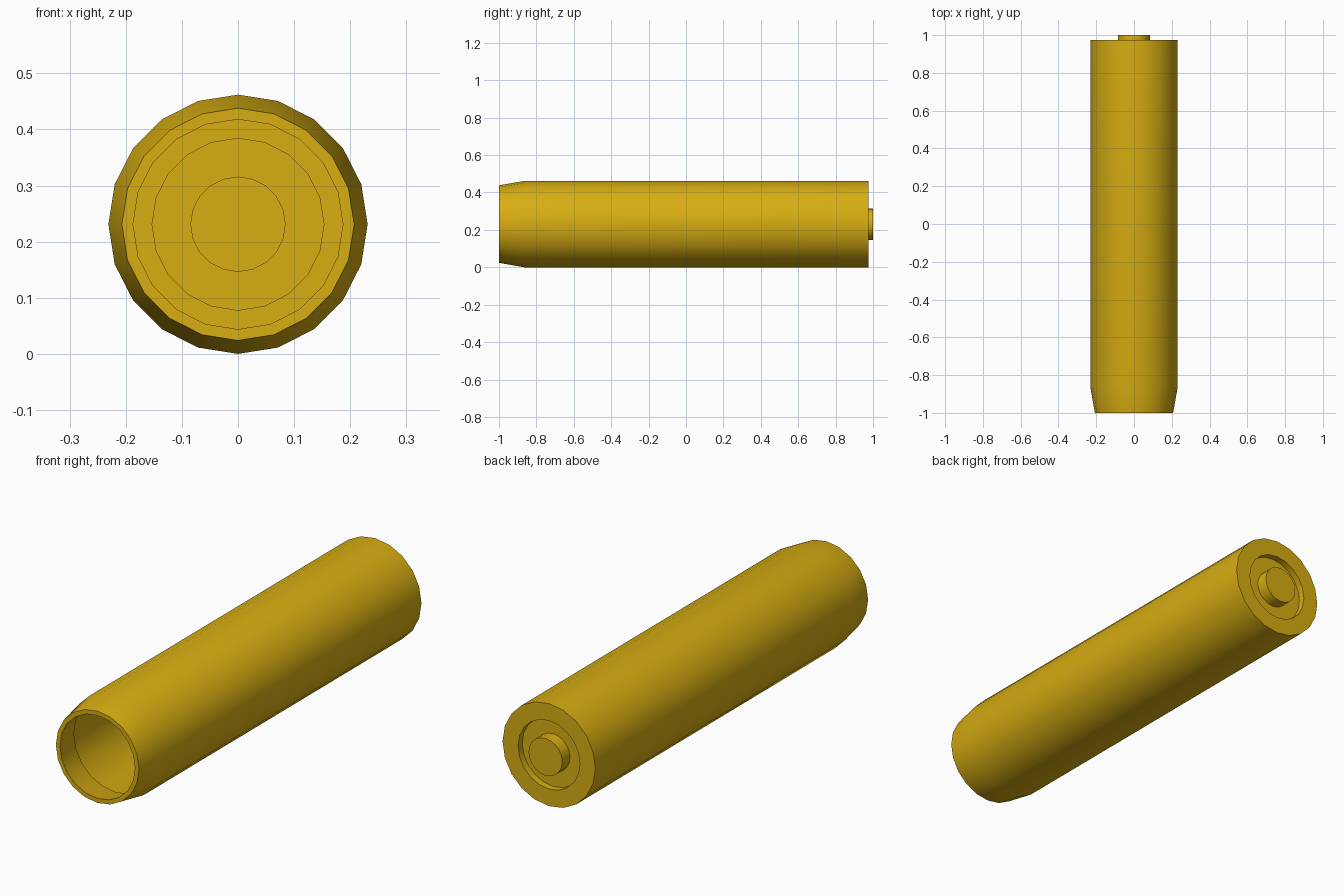
import bpy
import bmesh
from math import cos, sin, pi, radians

SIDES = 20
RADIUS = 0.231

cube = bpy.data.objects.get("Cube")
if cube:
    bpy.data.objects.remove(cube, do_unlink=True)

brass = bpy.data.materials.new("brass")
brass.use_nodes = True
colour = (0.68, 0.42, 0.006, 1.0)
brass.diffuse_color = colour
brass.node_tree.nodes["Principled BSDF"].inputs["Base Color"].default_value = colour


def lathe(name, profile, cap_start=False):
    """Spin a (radius, y) profile around the long axis of the model."""
    bm = bmesh.new()
    rings = []
    for r, y in profile:
        ring = []
        for k in range(SIDES):
            a = 2 * pi * k / SIDES
            ring.append(bm.verts.new((r * cos(a), y, RADIUS + r * sin(a))))
        rings.append(ring)
    for a, b in zip(rings, rings[1:]):
        for k in range(SIDES):
            n = (k + 1) % SIDES
            bm.faces.new((a[k], a[n], b[n], b[k]))
    if cap_start:
        bm.faces.new(rings[0][::-1])
    mesh = bpy.data.meshes.new(name)
    bm.to_mesh(mesh)
    bm.free()
    mesh.materials.append(brass)
    obj = bpy.data.objects.new(name, mesh)
    bpy.context.collection.objects.link(obj)
    bpy.ops.object.select_all(action="DESELECT")
    obj.select_set(True)
    bpy.context.view_layer.objects.active = obj
    bpy.ops.object.shade_smooth_by_angle(angle=radians(30))
    return obj


# Hollow tube: rear rim, long wall, tapered mouth, lip and inner collar
lathe("casing", [
    (0.154, 0.975), (RADIUS, 0.975), (RADIUS, -0.865),
    (0.207, -1.0), (0.187, -1.0), (0.208, -0.87),
])

# Raised button in the middle of the recessed rear plate
lathe("rear_button", [
    (0.084, 1.0), (0.084, 0.945), (0.154, 0.945), (0.154, 0.975),
], cap_start=True)
